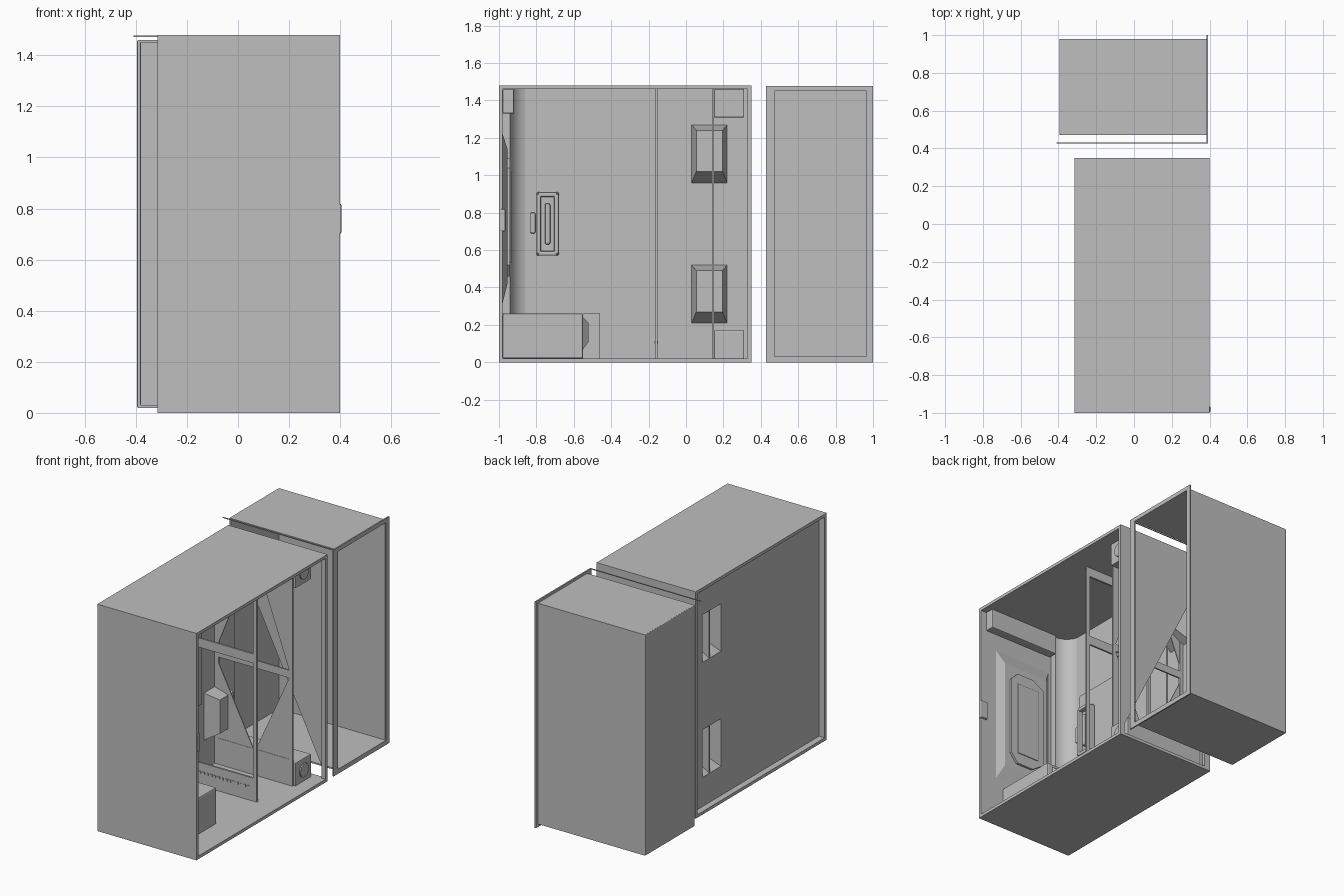
import bpy, bmesh, math

if "Cube" in bpy.data.objects:
    bpy.data.objects.remove(bpy.data.objects["Cube"])

grey = bpy.data.materials.new("plain_grey")
grey.diffuse_color = (0.52, 0.52, 0.52, 1)
grey.use_nodes = True
grey.node_tree.nodes["Principled BSDF"].inputs["Base Color"].default_value = grey.diffuse_color
MID = 0.74  # the fittings mirror about this height


def mesh_object(name, verts, faces, bevel=0):
    me = bpy.data.meshes.new(name)
    me.from_pydata(verts, [], faces)
    bm = bmesh.new()
    bm.from_mesh(me)
    bmesh.ops.recalc_face_normals(bm, faces=bm.faces)
    bm.to_mesh(me)
    bm.free()
    me.materials.append(grey)
    ob = bpy.data.objects.new(name, me)
    bpy.context.collection.objects.link(ob)
    if bevel:
        m = ob.modifiers.new("edge", "BEVEL")
        m.width, m.segments, m.limit_method = bevel, 2, "ANGLE"
    return ob


def box(name, x0, x1, y0, y1, z0, z1, bevel=0):
    v = [(x, y, z) for x in (x0, x1) for y in (y0, y1) for z in (z0, z1)]
    f = [(0, 1, 3, 2), (4, 6, 7, 5), (0, 4, 5, 1), (2, 3, 7, 6), (0, 2, 6, 4), (1, 5, 7, 3)]
    return mesh_object(name, v, f, bevel)


def prism(name, pts, place, a, b):
    """Extrude a 2D outline from a to b; place(u, v, w) gives the 3D point."""
    n = len(pts)
    v = [place(p, q, w) for w in (a, b) for p, q in pts]
    f = [tuple(range(n)), tuple(range(n, 2 * n))]
    f += [(i, (i + 1) % n, n + (i + 1) % n, n + i) for i in range(n)]
    return mesh_object(name, v, f)


def frustum(name, base, top, place, a, b, caps=True):
    """Loft between two rectangles (u0, u1, v0, v1) at depths a and b."""
    def ring(r, w):
        return [place(u, v, w) for u, v in ((r[0], r[2]), (r[1], r[2]), (r[1], r[3]), (r[0], r[3]))]
    f = [(i, (i + 1) % 4, 4 + (i + 1) % 4, 4 + i) for i in range(4)] + [(4, 5, 6, 7)]
    if caps:
        f.append((0, 1, 2, 3))
    return mesh_object(name, ring(base, a) + ring(top, b), f)


def on_side(u, v, w):   # u = y, v = z, w = x
    return (w, u, v)


def on_end(u, v, w):    # u = x, v = z, w = y
    return (u, w, v)


def on_floor(u, v, w):  # u = x, v = y, w = z
    return (u, v, w)


# main shell: front wall, floor, ceiling and rear jamb
box("front_wall", -0.315, 0.40, -1.0, -0.98, 0, 1.48)
box("floor_slab", -0.315, 0.40, -0.98, 0.35, 0, 0.02)
box("ceiling_slab", -0.315, 0.40, -0.98, 0.35, 1.46, 1.48)
box("rear_jamb", 0.37, 0.40, 0.33, 0.35, 0.02, 1.46)
box("rear_edge", -0.315, -0.27, 0.33, 0.35, 0.02, 1.46)
prism("rear_wall_half", [(0.40, 0.02), (0.40, 1.46), (-0.315, 1.46)], on_end, 0.343, 0.35)

# side wall with two openings for the pressed pockets
WX = -0.27
ys, zs = [-0.98, 0.03, 0.22, 0.33], [0.02, 0.21, 0.52, 0.96, 1.27, 1.46]
for i in range(3):
    for j in range(5):
        if not (i == 1 and j in (1, 3)):
            box("side_wall", WX - 0.004, WX + 0.004, ys[i], ys[i + 1], zs[j], zs[j + 1])
for z0, z1 in ((0.21, 0.52), (0.96, 1.27)):
    frustum("wall_pocket", (0.03, 0.22, z0, z1), (0.055, 0.195, z0 + 0.06, z1 - 0.03),
            on_side, WX, WX + 0.10, False)

# side panel, handle frame and latch
box("side_panel", WX, WX + 0.010, -0.83, 0.0, 0.46, 1.03)
HX = WX + 0.01
box("handle_plate", HX, HX + 0.02, -0.80, -0.68, 0.57, 0.91, 0.015)
for y0 in (-0.80, -0.705):
    box("handle_rail", HX, HX + 0.05, y0, y0 + 0.025, 0.58, 0.90, 0.008)
for z0 in (0.57, 0.885):
    box("handle_end", HX, HX + 0.05, -0.79, -0.69, z0, z0 + 0.025, 0.008)
box("handle_grip", HX, HX + 0.045, -0.755, -0.725, 0.63, 0.85, 0.01)
box("panel_latch", HX, HX + 0.03, -0.835, -0.805, 0.69, 0.80, 0.006)

# curved cove between the front wall and the side wall
R = 0.11
arc = [(WX + R - R * math.sin(math.radians(t)), -0.94 + R - R * math.cos(math.radians(t)))
       for t in range(0, 91, 10)]
cove = prism("corner_cove", [(WX, -0.98), (WX + R, -0.98)] + arc, on_floor, 0.26, 1.46)
for p in cove.data.polygons[:]:
    p.use_smooth = len(p.vertices) == 4 and abs(p.normal.x) > 0.05 and abs(p.normal.y) > 0.05

# relief door panel on the inside of the front wall
frustum("door_relief", (-0.14, 0.28, 0.32, 1.22), (-0.10, 0.23, 0.42, 1.14), on_end, -0.98, -0.955)
oct_out = [(-0.07, 0.52), (0.02, 0.46), (0.14, 0.46), (0.19, 0.52),
           (0.19, 1.04), (0.14, 1.09), (0.02, 1.09), (-0.07, 1.04)]
prism("door_frame", oct_out, on_end, -0.955, -0.94)
box("door_inset", -0.02, 0.14, -0.94, -0.933, 0.53, 1.02, 0.003)
box("door_beam", -0.15, 0.36, -0.98, -0.92, 1.33, 1.46, 0.006)
box("door_lock", 0.355, 0.405, -0.997, -0.965, 0.70, 0.82, 0.008)

# low cabinet in the front corner
box("cabinet", WX, 0.23, -0.98, -0.55, 0.02, 0.26, 0.008)
box("cabinet_step", WX, -0.16, -0.55, -0.46, 0.02, 0.26)
frustum("cabinet_knob", (0.05, 0.19, 0.07, 0.24), (0.08, 0.16, 0.11, 0.21), on_end, -0.55, -0.52)

# front partition: open frame with a solid foot board
PY = (-0.165, -0.153)
box("partition_post", 0.225, 0.25, *PY, 0.02, 1.46)
box("partition_post", WX, WX + 0.03, *PY, 0.02, 1.46)
box("partition_foot", WX, 0.25, *PY, 0.02, 0.17)
box("partition_rail", WX, 0.25, *PY, 0.92, 0.98)
box("partition_head", WX, 0.25, *PY, 1.40, 1.46)
for k in range(16):
    x = -0.22 + k * 0.027
    box("foot_slot", x, x + 0.015, PY[0] - 0.004, PY[1] + 0.004, 0.10, 0.115)

# rear partition: frame with triangular gussets that leave a diamond opening
QY = (0.14, 0.15)
box("rear_post", 0.27, 0.295, *QY, 0.17, 1.46)
box("rear_post", WX, WX + 0.03, *QY, 0.17, 1.46)
box("rear_foot", WX, 0.295, *QY, 0.02, 0.19)
box("rear_rail", WX, 0.295, *QY, 0.72, 0.77)
for xc, xm in ((WX, 0.02), (0.28, 0.02)):
    for zc in (0.17, 1.46):
        prism("rear_gusset", [(xc, zc), (xm, zc), (xc, MID)], on_end, QY[0] + 0.002, QY[1] - 0.002)

# mirrored corner blocks with round caps
for z0, z1, zc in ((0.02, 0.17, 0.095), (1.31, 1.46, 1.385)):
    box("corner_block", WX, 0.31, 0.15, 0.31, z0, z1, 0.004)
    ring = [(0.235 + 0.045 * math.cos(i * math.pi / 8), zc + 0.045 * math.sin(i * math.pi / 8))
            for i in range(16)]
    prism("corner_cap", ring, on_side, 0.31, 0.318)

# separate rear locker: open to the right and to the front
box("locker_left", -0.395, -0.38, 0.47, 0.98, 0.02, 1.46, 0.006)
box("locker_back", -0.39, 0.385, 0.965, 0.98, 0.02, 1.46)
box("locker_floor", -0.39, 0.385, 0.47, 0.975, 0.02, 0.03)
box("locker_top", -0.39, 0.385, 0.47, 0.975, 1.45, 1.46)

# flange around the locker opening and the thin top strip
FX = (0.383, 0.392)
box("flange_front", *FX, 0.427, 0.472, 0, 1.477)
box("flange_back", *FX, 0.968, 1.0, 0, 1.477)
box("flange_bottom", *FX, 0.472, 0.968, 0, 0.03)
box("flange_top", *FX, 0.472, 0.968, 1.45, 1.477)
box("top_strip", -0.41, 0.385, 0.427, 0.432, 1.472, 1.477)
